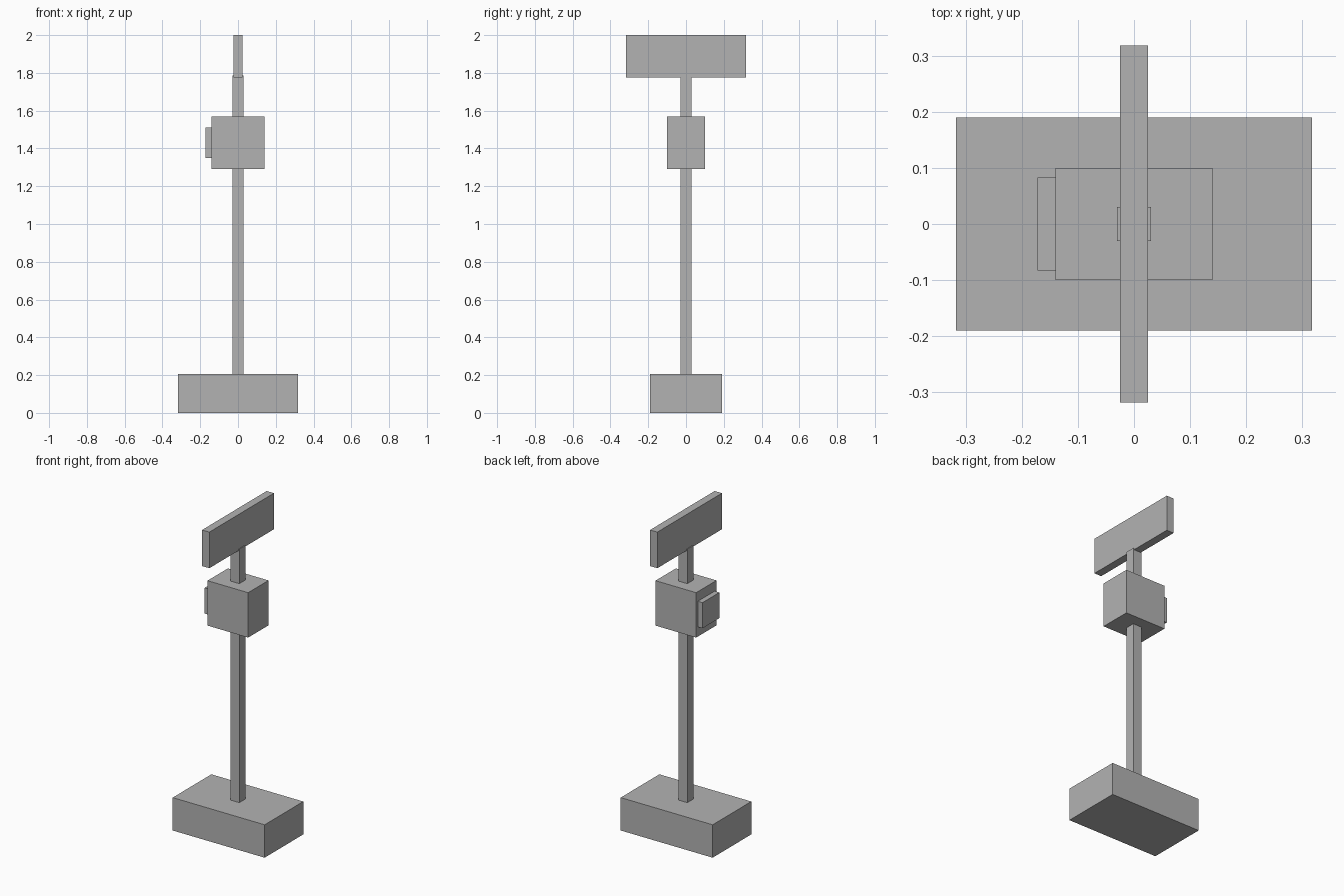
import bpy
from mathutils import Vector

cube = bpy.data.objects.get("Cube")
if cube:
    bpy.data.objects.remove(cube, do_unlink=True)

# One plain grey for the whole model
GREY = (0.45, 0.45, 0.45, 1)
grey = bpy.data.materials.new("plain grey")
grey.use_nodes = True
grey.diffuse_color = GREY
grey.node_tree.nodes["Principled BSDF"].inputs["Base Color"].default_value = GREY


def box(name, low, high):
    """Add a box spanning two opposite corners."""
    low, high = Vector(low), Vector(high)
    bpy.ops.mesh.primitive_cube_add(size=1, location=(low + high) / 2)
    part = bpy.context.object
    part.name = name
    part.scale = high - low
    bpy.ops.object.transform_apply(location=False, rotation=False, scale=True)
    part.data.materials.append(grey)
    return part


# Foot block and upright
box("base", (-0.317, -0.19, 0), (0.317, 0.19, 0.205))
box("post", (-0.03, -0.03, 0.2), (0.03, 0.03, 1.785))

# Control box with a cover plate on its -x side
box("control_box", (-0.14, -0.1, 1.29), (0.14, 0.1, 1.57))
box("cover_plate", (-0.172, -0.083, 1.35), (-0.138, 0.083, 1.51))

# Sign board across the top
box("sign_board", (-0.025, -0.318, 1.775), (0.025, 0.318, 2))
